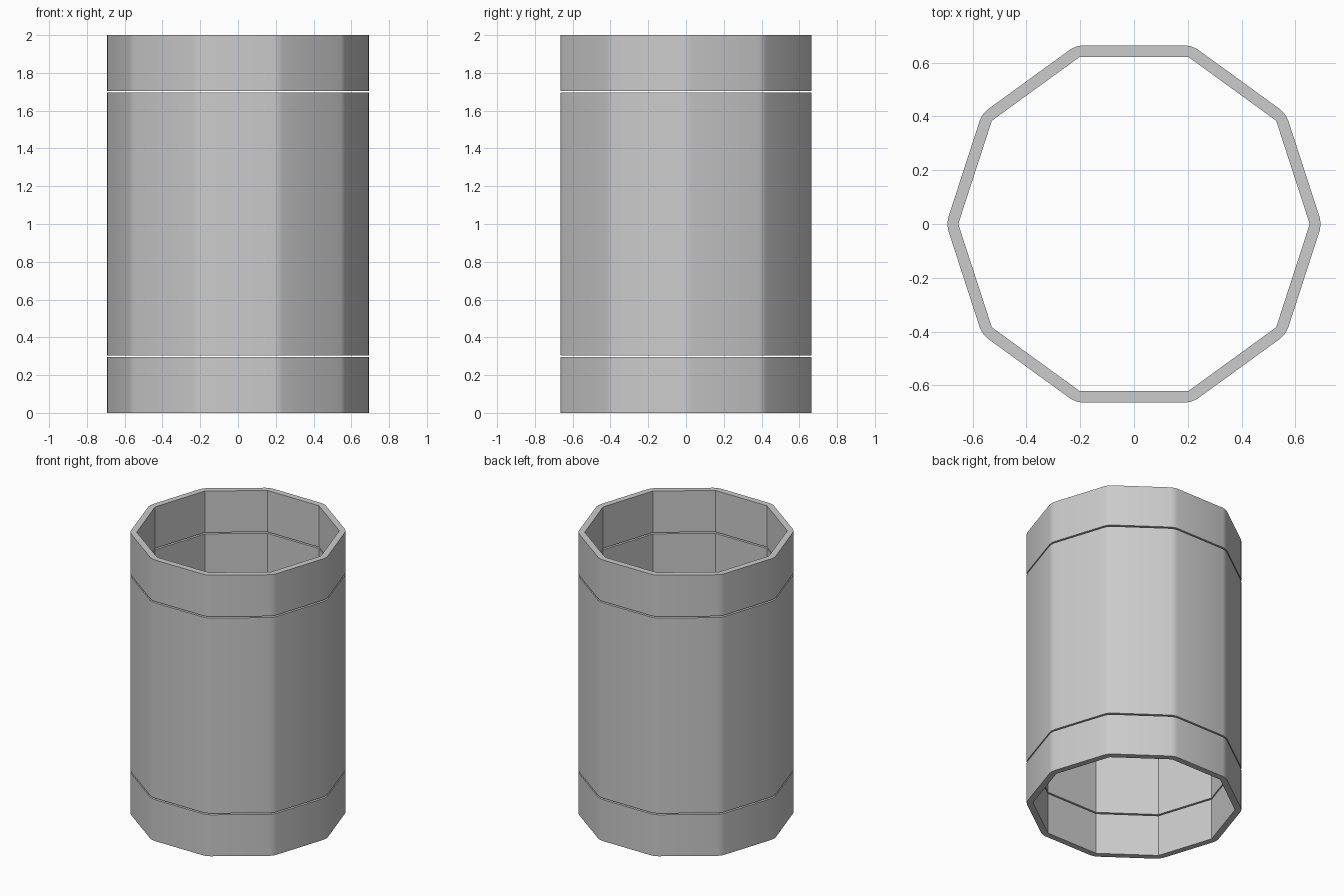
import bpy
import bmesh
from math import cos, sin, tau

SIDES = 10
OUTER, INNER = 0.698, 0.653
HEIGHT, BAND, GAP = 2.0, 0.30, 0.01

cube = bpy.data.objects.get("Cube")
if cube:
    bpy.data.objects.remove(cube, do_unlink=True)

grey = bpy.data.materials.new("plain grey")
grey.use_nodes = True
colour = (0.6, 0.6, 0.6, 1)
grey.diffuse_color = colour
grey.node_tree.nodes["Principled BSDF"].inputs["Base Color"].default_value = colour


def loop(bm, radius, z):
    return [bm.verts.new((radius * cos(tau * i / SIDES), radius * sin(tau * i / SIDES), z))
            for i in range(SIDES)]


def tube(name, bottom, top):
    """Hollow ten-sided sleeve with softened outer corners."""
    bm = bmesh.new()
    # Section corners, in order around the wall
    loops = [loop(bm, r, z) for r, z in
             ((OUTER, bottom), (OUTER, top), (INNER, top), (INNER, bottom))]
    for k in range(4):
        a, b = loops[k], loops[(k + 1) % 4]
        for i in range(SIDES):
            j = (i + 1) % SIDES
            bm.faces.new((a[i], a[j], b[j], b[i]))
    bmesh.ops.recalc_face_normals(bm, faces=bm.faces[:])

    # Round the outer upright edges only
    uprights = [bm.edges.get((lo, hi)) for lo, hi in zip(loops[0], loops[1])]
    bmesh.ops.bevel(bm, geom=uprights, offset=0.025, offset_type='OFFSET',
                    segments=2, profile=0.5, affect='EDGES')

    mesh = bpy.data.meshes.new(name)
    bm.to_mesh(mesh)
    bm.free()
    mesh.materials.append(grey)
    obj = bpy.data.objects.new(name, mesh)
    bpy.context.collection.objects.link(obj)
    return obj


# Three stacked sleeves separated by open slits
parts = [
    tube("lower_band", 0, BAND - GAP / 2),
    tube("main_tube", BAND + GAP / 2, HEIGHT - BAND - GAP / 2),
    tube("upper_band", HEIGHT - BAND + GAP / 2, HEIGHT),
]

# Smooth the rounded corners, keep rims and inner corners sharp
bpy.ops.object.select_all(action='DESELECT')
for part in parts:
    part.select_set(True)
bpy.context.view_layer.objects.active = parts[0]
bpy.ops.object.shade_smooth_by_angle()
